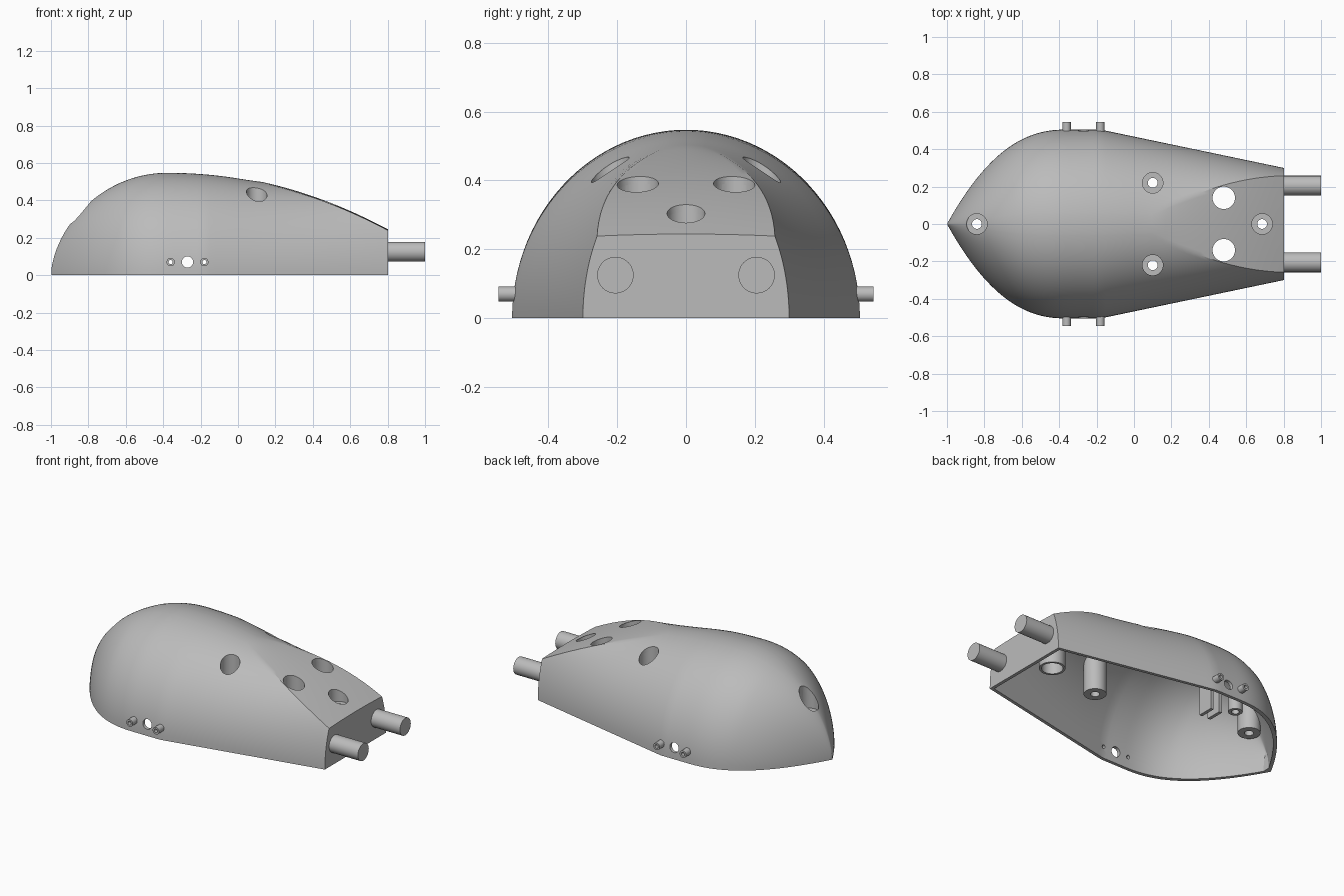
import bpy, bmesh, math
from mathutils import Matrix, Vector

if "Cube" in bpy.data.objects:
    bpy.data.objects.remove(bpy.data.objects["Cube"])

grey = bpy.data.materials.new("plain_grey")
grey.use_nodes = True
grey.diffuse_color = (0.5, 0.5, 0.5, 1)
grey.node_tree.nodes["Principled BSDF"].inputs["Base Color"].default_value = (0.5, 0.5, 0.5, 1)


def make_object(name, bm):
    bmesh.ops.recalc_face_normals(bm, faces=bm.faces)
    mesh = bpy.data.meshes.new(name)
    bm.to_mesh(mesh)
    bm.free()
    mesh.materials.append(grey)
    obj = bpy.data.objects.new(name, mesh)
    bpy.context.collection.objects.link(obj)
    return obj


def section(x, inset, skirt):
    """Half-oval cross-section, flattened on top towards the tail."""
    nose = max(0, (-0.36 - x) / 0.64)
    if x < -0.36:
        width = 0.505 * (1 - nose ** 2.3)
    else:
        width = 0.505 - 0.205 * max(0, (x + 0.18) / 0.98)
    if x < -0.38:
        top = 0.547 * (1 - ((-0.38 - x) / 0.62) ** 2) ** 0.58
    else:
        top = 0.547 - 0.307 * ((x + 0.38) / 1.18) ** 2.05
    height = top + 0.23 * max(0, x / 0.8) ** 2
    inset *= 1 + nose
    width, top, height = width - inset, top - inset, height - inset
    power = 2 - 0.4 * min(1, max(0, nose - 0.4) / 0.6)
    crease = min(1.45, math.asin(min(1, top / height)))

    side = []
    for i in range(25):
        a = crease * i / 24
        side.append((width * math.cos(a) ** (2 / power), height * math.sin(a) ** (2 / power)))
    edge = side[-1][0]
    half = list(side)
    for i in range(1, 8):
        y = edge * (1 - i / 8)
        oval = height * (1 - (y / width) ** power) ** (1 / power)
        half.append((y, min(oval, top + 0.006 * (1 - (y / edge) ** 2))))
    ridge = min(height, top + 0.006)
    points = half + [(0, ridge)] + [(-y, z) for y, z in reversed(half)]
    if skirt:
        points = [(width, -skirt)] + points + [(-width, -skirt)]
    return [Vector((x, y, z)) for y, z in points]


def loft(name, start, end, inset=0, skirt=0, steps=60):
    bm = bmesh.new()
    rings = []
    for i in range(steps + 1):
        x = start + (end - start) * (i / steps) ** 1.4
        rings.append([bm.verts.new(p) for p in section(x, inset, skirt)])
    for a, b in zip(rings, rings[1:]):
        for j in range(len(a)):
            k = (j + 1) % len(a)
            bm.faces.new((a[j], a[k], b[k], b[j]))
    bm.faces.new(rings[0])
    bm.faces.new(rings[-1])
    return make_object(name, bm)


def add_rod(bm, start, end, radius, sides=40):
    start, end = Vector(start), Vector(end)
    axis = end - start
    turn = axis.to_track_quat("Z", "Y").to_matrix().to_4x4()
    bmesh.ops.create_cone(bm, cap_ends=True, segments=sides, radius1=radius, radius2=radius,
                          depth=axis.length, matrix=Matrix.Translation((start + end) / 2) @ turn)


def rods(name, items):
    bm = bmesh.new()
    for item in items:
        add_rod(bm, *item)
    return make_object(name, bm)


def boolean(obj, operation, *others):
    for other in others:
        mod = obj.modifiers.new("cut", "BOOLEAN")
        mod.operation, mod.object, mod.solver = operation, other, "EXACT"


def uprights(spots, low, high, radius):
    return [((x, y, low), (x, y, high), radius) for x, y in spots]


screws = [(0.1, 0.22), (0.1, -0.22), (0.685, 0), (-0.84, 0)]
ports = [(0.48, 0.14), (0.48, -0.14)]
stud_x = (-0.36, -0.18)

# Hollow shell, open underneath
shell = loft("shell", -0.998, 0.803)
cavity = loft("cavity_cutter", -0.965, 0.783, 0.02, 0.05)
middle = loft("middle_cutter", -0.985, 0.793, 0.01)

# Holes
bores = rods("bore_cutter", uprights(screws, 0.25, 0.8, 0.055) + uprights(ports, -0.1, 0.8, 0.06))
screw_holes = rods("screw_hole_cutter", uprights(screws, -0.1, 0.3, 0.026))
side_holes = rods("side_hole_cutter", [((x, -0.7, 0.07), (x, 0.7, 0.07), r)
                                       for x, r in ((-0.27, 0.03), (-0.36, 0.011), (-0.18, 0.011))])
boolean(shell, "DIFFERENCE", cavity, bores, screw_holes, side_holes)

# Screw bosses and port sleeves hanging inside
bosses = rods("screw_bosses", uprights(screws, 0.19, 0.7, 0.064))
boolean(bosses, "INTERSECT", middle)
boolean(bosses, "DIFFERENCE", bores, screw_holes)
sleeves = rods("port_sleeves", uprights(ports, 0.18, 0.7, 0.074))
boolean(sleeves, "INTERSECT", middle)
boolean(sleeves, "DIFFERENCE", bores)

# Small inner post and bracket
post = rods("inner_post", uprights([(-0.74, 0)], 0.29, 0.7, 0.04))
post_hole = rods("post_hole_cutter", uprights([(-0.74, 0)], 0.2, 0.33, 0.022))
boolean(post, "INTERSECT", middle)
boolean(post, "DIFFERENCE", post_hole)
bm = bmesh.new()
for x, wide in ((-0.53, 0.02), (-0.59, 0.02)):
    bmesh.ops.create_cube(bm, size=1, matrix=Matrix.Translation((x, 0, 0.46)) @ Matrix.Diagonal((wide, 0.1, 0.5, 1)))
bracket = make_object("inner_bracket", bm)
boolean(bracket, "INTERSECT", middle)

# Side studs and tail pegs
studs = rods("side_studs", [((x, s * 0.49, 0.07), (x, s * 0.545, 0.07), 0.022) for x in stud_x for s in (-1, 1)])
boolean(studs, "DIFFERENCE", side_holes)
pegs = rods("tail_pegs", [((0.79, s * 0.205, 0.125), (1, s * 0.205, 0.125), 0.053) for s in (-1, 1)])

# Bake the cuts, then drop the cutters
parts = [shell, bosses, sleeves, post, bracket, studs, pegs]
graph = bpy.context.evaluated_depsgraph_get()
baked = [bpy.data.meshes.new_from_object(p.evaluated_get(graph)) for p in parts]
for part, mesh in zip(parts, baked):
    part.modifiers.clear()
    part.data = mesh
for helper in (cavity, middle, bores, screw_holes, side_holes, post_hole):
    bpy.data.objects.remove(helper)
for part in parts:
    bpy.ops.object.select_all(action="DESELECT")
    part.select_set(True)
    bpy.context.view_layer.objects.active = part
    bpy.ops.object.shade_smooth_by_angle(angle=math.radians(30))
